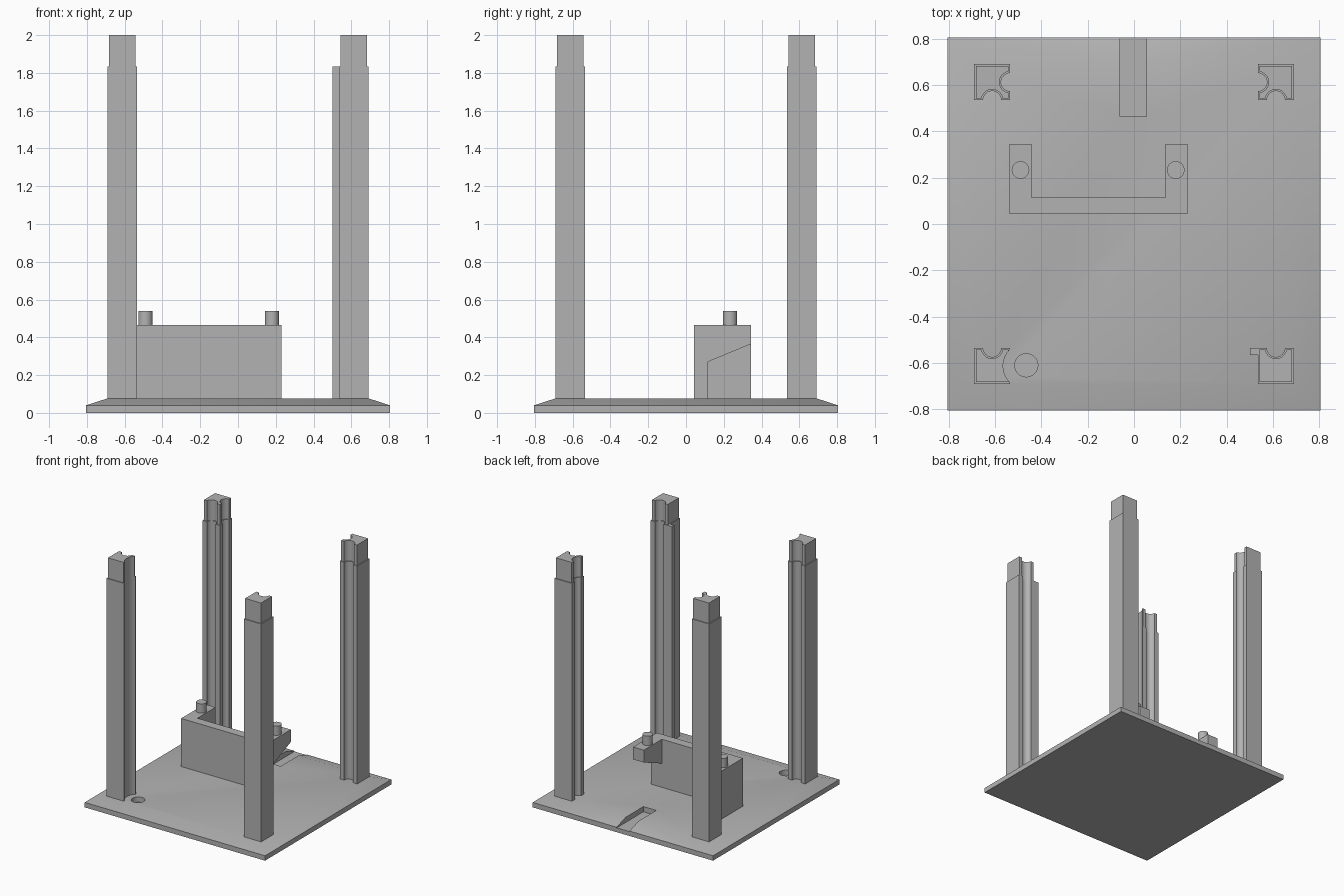
import bpy, bmesh
from math import acos, sin, cos, radians

if "Cube" in bpy.data.objects:
    bpy.data.objects.remove(bpy.data.objects["Cube"])

grey = bpy.data.materials.new("plain grey")
grey.use_nodes = True
grey.diffuse_color = (0.45, 0.45, 0.45, 1)
grey.node_tree.nodes["Principled BSDF"].inputs["Base Color"].default_value = (0.45, 0.45, 0.45, 1)


def finish(bm, name):
    bmesh.ops.recalc_face_normals(bm, faces=bm.faces[:])
    mesh = bpy.data.meshes.new(name)
    bm.to_mesh(mesh)
    bm.free()
    mesh.materials.append(grey)
    obj = bpy.data.objects.new(name, mesh)
    bpy.context.collection.objects.link(obj)
    return obj


def select(obj):
    bpy.ops.object.select_all(action='DESELECT')
    obj.select_set(True)
    bpy.context.view_layer.objects.active = obj


def smooth(obj):
    select(obj)
    bpy.ops.object.shade_smooth_by_angle(angle=radians(30))


def extrude(bm, start, offset):
    """Extrude a closed outline of 3D points along an offset."""
    face = bm.faces.new([bm.verts.new(p) for p in start])
    new = bmesh.ops.extrude_face_region(bm, geom=[face])["geom"]
    verts = [g for g in new if isinstance(g, bmesh.types.BMVert)]
    bmesh.ops.translate(bm, vec=offset, verts=verts)


def box(bm, x, y, z):
    outline = [(x[0], y[0], z[0]), (x[1], y[0], z[0]), (x[1], y[1], z[0]), (x[0], y[1], z[0])]
    extrude(bm, outline, (0, 0, z[1] - z[0]))


def cylinder(name, x, y, r, z0, z1):
    bm = bmesh.new()
    outline = [(x + r * cos(radians(a)), y + r * sin(radians(a)), z0) for a in range(0, 360, 10)]
    extrude(bm, outline, (0, 0, z1 - z0))
    obj = finish(bm, name)
    smooth(obj)
    return obj


def cut(obj, cutter):
    mod = obj.modifiers.new("cut", 'BOOLEAN')
    mod.operation = 'DIFFERENCE'
    mod.solver = 'EXACT'
    mod.object = cutter
    select(obj)
    bpy.ops.object.modifier_apply(modifier="cut")
    bpy.data.objects.remove(cutter)


# Base plate with a sloped rim, a rear slot and a round blind hole
EDGE, RIM, TOP = 0.805, 0.69, 0.077
bm = bmesh.new()
box(bm, (-EDGE, EDGE), (-EDGE, EDGE), (0, 0.04))
upper = max(bm.faces, key=lambda f: f.calc_center_median().z)
new = bmesh.ops.extrude_face_region(bm, geom=[upper])["geom"]
bm.faces.remove(upper)
for v in (g for g in new if isinstance(g, bmesh.types.BMVert)):
    v.co = (v.co.x * RIM / EDGE, v.co.y * RIM / EDGE, TOP)
base = finish(bm, "base_plate")

bm = bmesh.new()
box(bm, (-0.06, 0.055), (0.465, 1), (0.035, 0.2))
cut(base, finish(bm, "slot_cutter"))
cut(base, cylinder("hole_cutter", -0.465, -0.61, 0.05, 0.035, 0.2))
smooth(base)

# Corner posts: square section with hollows in the inward faces
MID, HALF, SHOULDER = 0.6125, 0.0775, 1.835


def hollow(centre, radius, half, steps=16):
    """Points (depth, along) of an arc bitten into the face at depth = half."""
    swing = acos((centre - half) / radius)
    angles = [-swing + 2 * swing * i / steps for i in range(steps + 1)]
    return [(centre - radius * cos(a), radius * sin(a)) for a in angles]


def post_tier(bm, sx, sy, half, side, back, z0, z1):
    outline = [(-half, -half), (half, -half)]
    if side:
        outline += hollow(*side, half)
    outline.append((half, half))
    outline += [(along, depth) for depth, along in reversed(hollow(*back, half))]
    outline.append((-half, half))
    extrude(bm, [(sx * (MID - u), sy * (MID - v), z0) for u, v in outline], (0, 0, z1 - z0))


def post(name, sx, sy, side_low, side_high, flange=False):
    bm = bmesh.new()
    post_tier(bm, sx, sy, HALF, side_low, (HALF, 0.039), 0.05, SHOULDER)
    post_tier(bm, sx, sy, HALF - 0.007, side_high, (HALF, 0.046), SHOULDER, 2)
    if flange:
        box(bm, (0.50, 0.545), (-0.565, -0.535), (0.05, SHOULDER))
    smooth(finish(bm, name))


groove_low, groove_high = (HALF, 0.039), (HALF, 0.046)
wide_bite = (MID - 0.465, 0.1)
post("back_right_post", -1, 1, groove_low, groove_high)
post("back_left_post", 1, 1, groove_low, groove_high)
post("front_right_post", -1, -1, wide_bite, wide_bite)
post("front_left_post", 1, -1, None, None, flange=True)

# U-shaped bracket: wall, one full arm and one arm with a sloped underside
FLOOR, HIGH = 0.06, 0.465
bm = bmesh.new()
x0, x1, arm = -0.538, 0.23, 0.095
y0, y1, y2 = 0.043, 0.115, 0.345
extrude(bm, [(x0, y0, FLOOR), (x1, y0, FLOOR), (x1, y1, FLOOR), (x0 + arm, y1, FLOOR),
             (x0 + arm, y2, FLOOR), (x0, y2, FLOOR)], (0, 0, HIGH - FLOOR))
extrude(bm, [(x1, y1, 0.27), (x1, y2, 0.365), (x1, y2, HIGH), (x1, y1, HIGH)], (-arm, 0, 0))
finish(bm, "bracket")

# Pegs on the arms
for name, x in (("right_peg", -0.49), ("left_peg", 0.18)):
    cylinder(name, x, 0.233, 0.038, HIGH - 0.01, 0.54)
